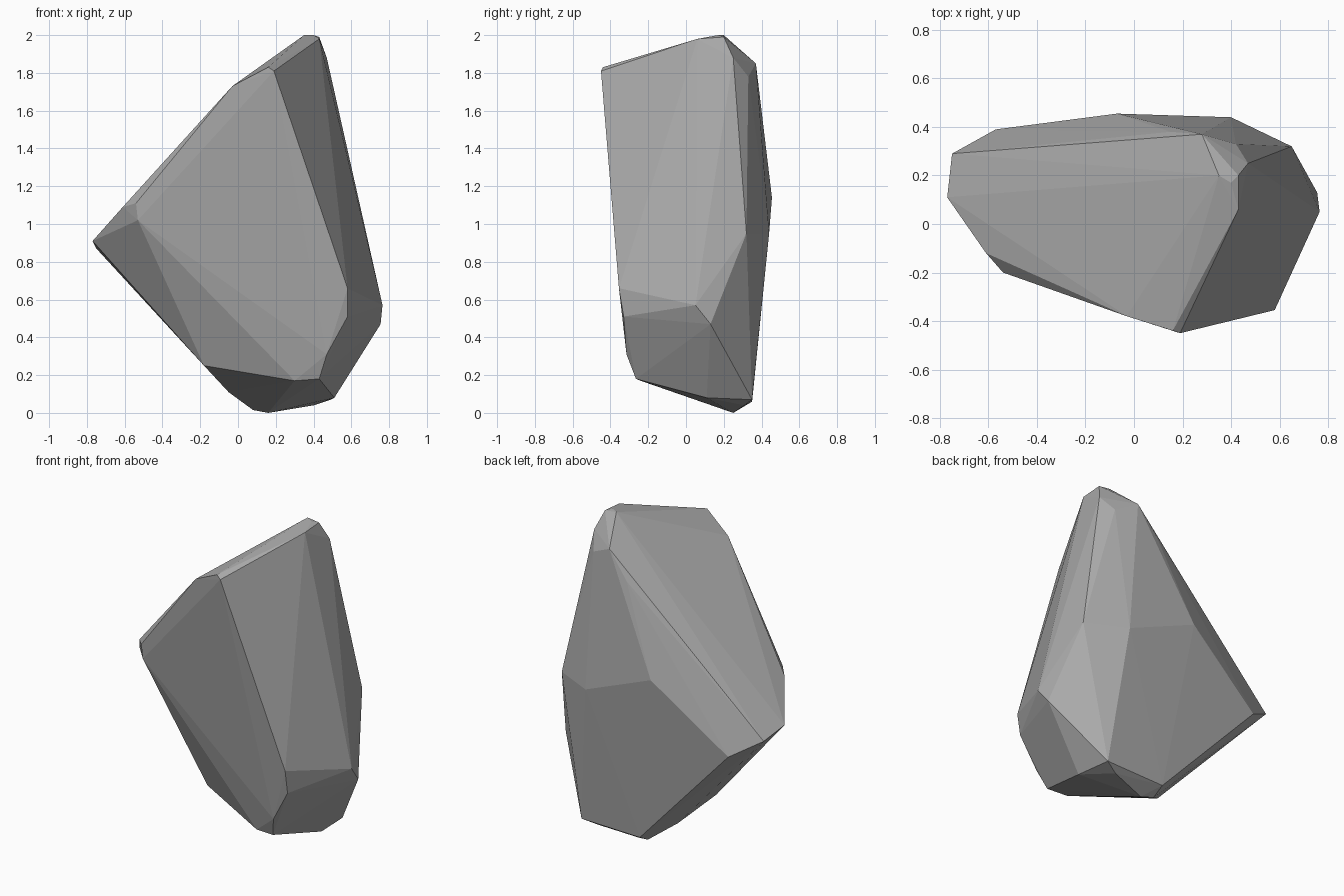
import bpy, bmesh

# Corner points of the boulder, grouped by region; the stone is their convex hull
crown = [(0.35, 0.20, 2.0), (0.40, 0.17, 2.0), (0.43, 0.20, 1.99), (0.43, 0.06, 1.98),
         (0.47, 0.25, 1.88), (0.28, 0.37, 1.85), (0.42, 0.33, 1.78), (0.15, 0.38, 1.68)]
front = [(0.19, -0.45, 1.81), (0.16, -0.44, 1.83), (-0.03, -0.38, 1.73), (0.58, -0.355, 0.66),
         (0.58, -0.33, 0.51), (0.47, -0.315, 0.31), (0.43, -0.265, 0.18), (0.30, -0.24, 0.17)]
left = [(-0.77, 0.11, 0.91), (-0.75, 0.29, 0.87), (-0.61, -0.12, 1.09), (-0.54, -0.20, 1.11),
        (-0.53, -0.20, 1.02), (-0.18, -0.05, 0.25), (-0.57, 0.39, 0.76)]
back = [(-0.07, 0.455, 1.14), (0.40, 0.44, 0.95), (0.65, 0.32, 0.95)]
right = [(0.765, 0.05, 0.57), (0.755, 0.13, 0.47)]
base = [(0.51, 0.11, 0.08), (0.49, 0.35, 0.07), (0.40, 0.31, 0.04), (0.16, 0.25, 0.0),
        (0.08, 0.27, 0.015), (0.08, 0.35, 0.06), (-0.05, 0.15, 0.11)]

# Hull mesh
bm = bmesh.new()
for p in crown + front + left + back + right + base:
    bm.verts.new(p)
res = bmesh.ops.convex_hull(bm, input=bm.verts)
bmesh.ops.delete(bm, geom=[v for v in bm.verts if not v.link_faces], context='VERTS')
bmesh.ops.recalc_face_normals(bm, faces=bm.faces)

mesh = bpy.data.meshes.new("boulder")
bm.to_mesh(mesh)
bm.free()

# Flat grey stone
stone = bpy.data.materials.new("grey stone")
stone.diffuse_color = (0.40, 0.40, 0.40, 1)
mesh.materials.append(stone)
boulder = bpy.data.objects.new("boulder", mesh)
bpy.context.collection.objects.link(boulder)
